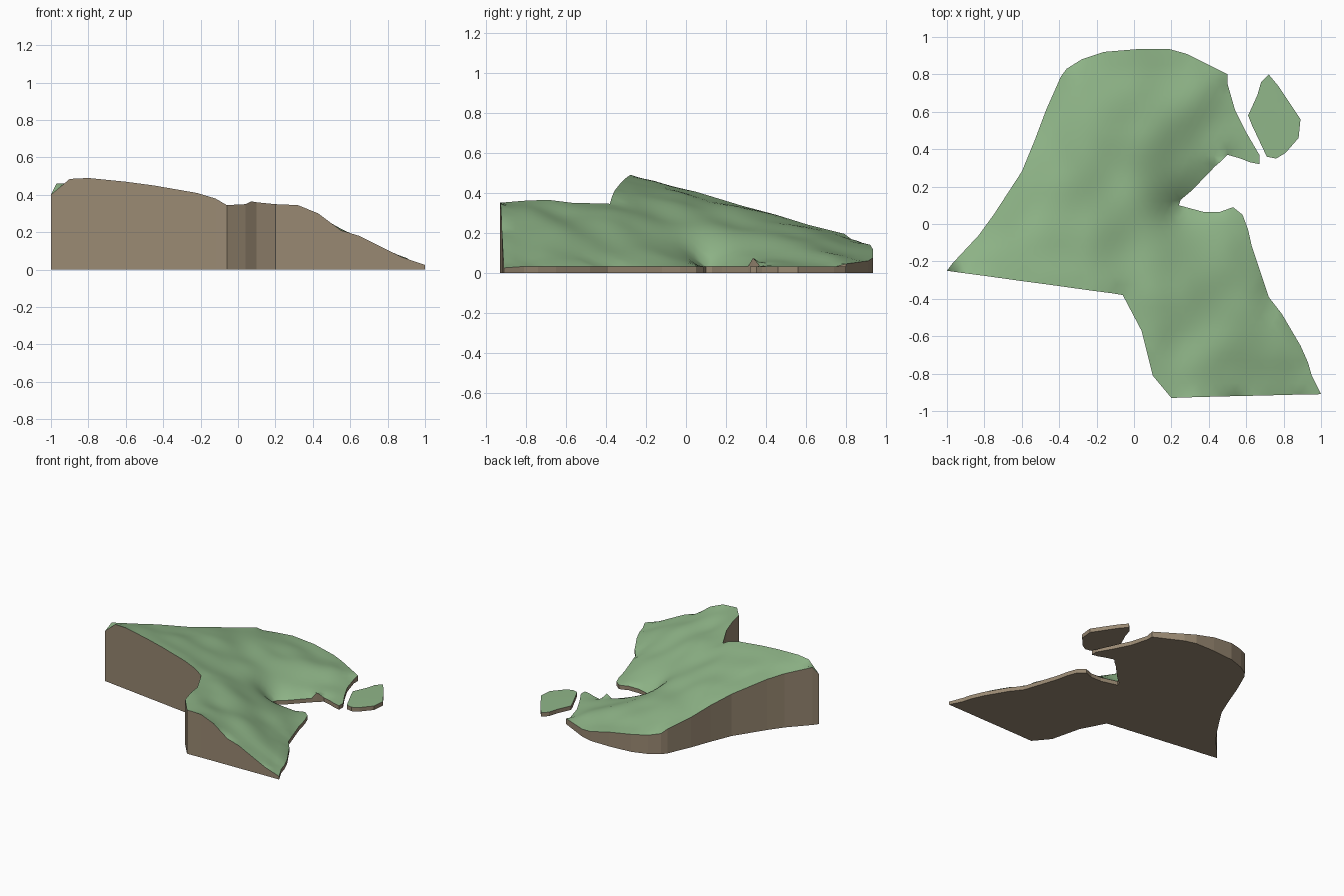
import bpy, bmesh, math
from mathutils import Vector, noise
from mathutils.geometry import delaunay_2d_cdt

if "Cube" in bpy.data.objects:
    bpy.data.objects.remove(bpy.data.objects["Cube"])

STEP = 0.045      # mesh spacing
SHORE = 0.032     # default height of the coast edge


def material(name, rgb):
    m = bpy.data.materials.new(name)
    m.diffuse_color = (*rgb, 1)
    m.use_nodes = True
    m.node_tree.nodes["Principled BSDF"].inputs["Base Color"].default_value = m.diffuse_color
    return m


grass = material("grass green", (0.28, 0.47, 0.25))
earth = material("earth brown", (0.32, 0.25, 0.17))


def densify(outline):
    """Split the outline into short segments, heights interpolated."""
    pts = [Vector((p[0], p[1], p[2] if len(p) > 2 else SHORE)) for p in outline]
    out = []
    for a, b in zip(pts, pts[1:] + pts[:1]):
        n = max(1, round((b - a).xy.length / STEP))
        out += [a.lerp(b, i / n) for i in range(n)]
    return out


def edge_distance(p, rim):
    return min((p - r.xy).length for r in rim)


def land(name, outline, bulge, rough):
    """Solid terrain slab: relaxed surface inside a rim, earth sides, flat base."""
    rim = densify(outline)
    n = len(rim)
    flat = [r.xy.copy() for r in rim]
    # staggered interior grid kept clear of the rim
    for j in range(-22, 23):
        for i in range(-24, 25):
            p = Vector(((i + 0.5 * (j % 2)) * STEP, j * STEP * 0.9))
            if edge_distance(p, rim) > STEP * 0.55:
                flat.append(p)
    co, _, faces, orig, _, _ = delaunay_2d_cdt(
        flat, [(i, (i + 1) % n) for i in range(n)], [], 1, 1e-5)
    height, links = {}, {}
    for f in faces:
        for a, b in zip(f, list(f[1:]) + [f[0]]):
            links.setdefault(a, set()).add(b)
            links.setdefault(b, set()).add(a)
    fixed = set()
    for i in links:
        src = [o for o in orig[i] if o < n]
        height[i] = rim[src[0]].z if src else 0.15
        if src:
            fixed.add(i)
    # relax the interior between the rim heights
    free = [i for i in links if i not in fixed]
    for _ in range(500):
        for i in free:
            height[i] = sum(height[k] for k in links[i]) / len(links[i]) + bulge
    bm = bmesh.new()
    verts = {}
    for i in links:
        z = height[i]
        if i not in fixed:
            d = min(1, edge_distance(co[i], rim) / 0.15)
            z += rough * d * noise.noise(Vector((co[i].x * 4, co[i].y * 4, 3)))
        verts[i] = bm.verts.new((co[i].x, co[i].y, z))
    for f in faces:
        face = bm.faces.new([verts[i] for i in f])
        face.normal_update()
        if face.normal.z < 0:
            face.normal_flip()
    # sides and base
    top = list(bm.faces)
    border = [e for e in bm.edges if e.is_boundary]
    side = bmesh.ops.extrude_edge_only(bm, edges=border)["geom"]
    for v in side:
        if isinstance(v, bmesh.types.BMVert):
            v.co.z = 0
    low = [e for e in bm.edges if e.is_boundary]
    bmesh.ops.triangle_fill(bm, edges=low, use_beauty=True)
    bmesh.ops.recalc_face_normals(bm, faces=bm.faces)
    tops = set(top)
    for f in bm.faces:
        f.material_index = 0 if f in tops else 1
        f.smooth = f in tops
    for e in border:
        e.smooth = False
    mesh = bpy.data.meshes.new(name)
    bm.to_mesh(mesh)
    bm.free()
    mesh.materials.append(grass)
    mesh.materials.append(earth)
    ob = bpy.data.objects.new(name, mesh)
    bpy.context.collection.objects.link(ob)
    return ob


# mainland rim: high western border, back coast
west = [(-1, -.25, .40), (-.97, -.21, .46), (-.83, -.06, .43), (-.75, .05, .405),
        (-.60, .28, .335), (-.53, .45, .29), (-.47, .61, .24), (-.39, .79, .195),
        (-.36, .83, .165), (-.28, .88, .15), (-.16, .92, .14), (.02, .935, .115),
        (.19, .935, .075), (.28, .91, .06), (.50, .80, .045)]
# low eastern coast with the inlet
east = [(.50, .75), (.54, .61), (.60, .49), (.67, .37), (.67, .32), (.62, .33),
        (.57, .35), (.50, .37), (.465, .335, .075), (.435, .31), (.31, .18), (.25, .13),
        (.24, .10), (.37, .065), (.46, .065), (.53, .09), (.58, .05), (.61, -.03),
        (.63, -.12), (.72, -.39), (.79, -.48), (.89, -.65), (.93, -.74), (.95, -.81)]
# cut front edges of the peninsula and western flank
front = [(1, -.91, .025), (.88, -.912, .065), (.77, -.915, .12), (.65, -.918, .18),
         (.55, -.92, .21), (.43, -.923, .30), (.32, -.926, .345), (.20, -.93, .35),
         (.10, -.81, .36), (.07, -.69, .365), (.04, -.57, .35), (-.06, -.38, .345),
         (-.12, -.37, .38), (-.22, -.357, .41), (-.45, -.325, .45), (-.60, -.305, .47),
         (-.80, -.277, .49), (-.90, -.264, .485)]
land("mainland", west + east + front, 0.0003, 0.025)

# small flat island off the coast
island = [(.72, .80), (.68, .76), (.66, .69), (.61, .58), (.63, .53), (.71, .36),
          (.76, .35), (.81, .38), (.88, .46), (.89, .56), (.77, .74)]
land("island", island, 0.0001, 0.0)
